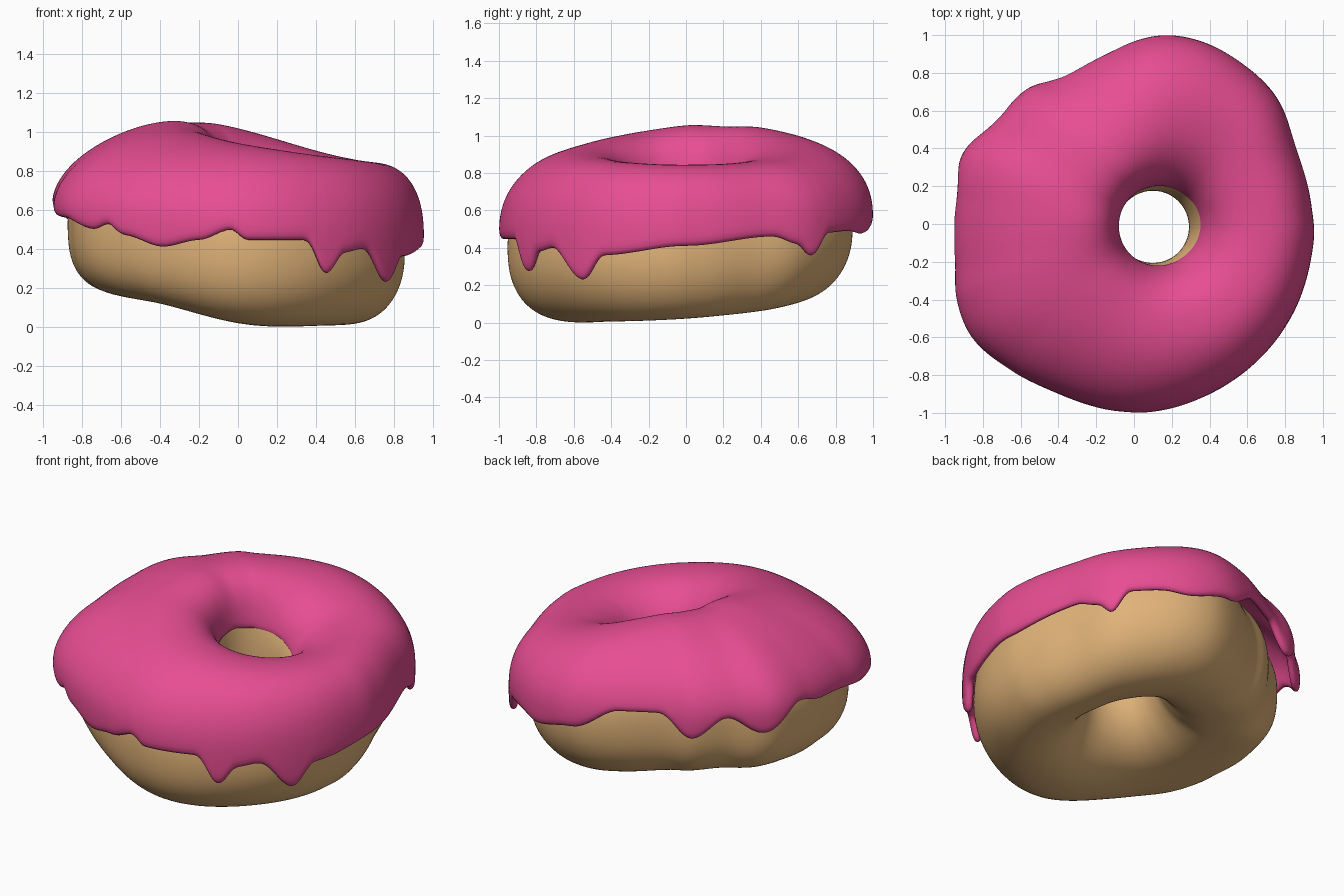
import bpy, math
from math import sin, cos, pi, radians

if "Cube" in bpy.data.objects:
    bpy.data.objects.remove(bpy.data.objects["Cube"])

# Top-view outline of the icing
OUTLINE = [(.955, -.05), (.94, .1), (.86, .4), (.75, .68), (.56, .86), (.35, .97), (.15, 1.0),
           (-.08, .94), (-.3, .83), (-.43, .765), (-.56, .72), (-.75, .53), (-.91, .37), (-.95, .1),
           (-.95, -.2), (-.94, -.4), (-.86, -.6), (-.66, -.77), (-.4, -.9), (.04, -1.0),
           (.46, -.87), (.68, -.7), (.84, -.48), (.935, -.2)]
RADIUS = sorted((math.degrees(math.atan2(y, x)) % 360, math.hypot(x, y)) for x, y in OUTLINE)
# Heights of the crest, underside and dripping edge around the ring (degrees, z)
CREST = [(0, .845), (45, .875), (90, 1.0), (120, 1.045), (150, 1.05), (180, 1.055), (225, 1.0), (270, .93), (315, .87)]
UNDER = [(0, .02), (45, .06), (90, .125), (135, .17), (180, .165), (225, .12), (270, .01), (315, .005)]
EDGE = [(0, .41), (30, .46), (38, .42), (43, .35), (49, .48), (60, .49), (68, .475), (84, .53),
        (100, .66), (115, .66), (127, .52), (140, .64), (153, .53), (167, .67), (180, .62),
        (210, .56), (223, .5), (228, .53), (233, .47), (246, .41), (258, .445), (268, .5),
        (272, .445), (291, .445), (298, .265), (304.5, .38), (312, .4), (324, .225), (332, .36)]
# How far the icing overhangs the dough, and how square the dough's lower rim is
OVERHANG = [(0, .1), (35, .12), (90, .11), (145, .15), (180, .08), (215, .125), (270, .045), (325, .07)]
SQUARE = [(0, 2.15), (60, 2.05), (100, 2.3), (180, 3.0), (225, 2.8), (270, 2.5), (315, 2.1)]


def ring_value(keys, deg, smooth_step=False):
    """Periodic cubic (or smooth-step) interpolation of angle keys."""
    n = len(keys)
    ext = [(a - 360, v) for a, v in keys[-3:]] + keys + [(a + 360, v) for a, v in keys[:3]]
    i = next(k for k in range(1, n + 4) if ext[k][0] <= deg < ext[k + 1][0])
    (a0, v0), (a1, v1), (a2, v2), (a3, v3) = ext[i - 1:i + 3]
    h = a2 - a1
    u = (deg - a1) / h
    if smooth_step:
        return v1 + (v2 - v1) * u * u * (3 - 2 * u)
    m1, m2 = (v2 - v0) / (a2 - a0) * h, (v3 - v1) / (a3 - a1) * h
    return ((2*u**3 - 3*u*u + 1) * v1 + (u**3 - 2*u*u + u) * m1
            + (3*u*u - 2*u**3) * v2 + (u**3 - u*u) * m2)


def spow(v, n):
    return math.copysign(abs(v) ** (2 / n), v)


def skew(c, deg):
    """Moves the crest towards the hole on the left, outwards on the right."""
    return c - (.17 - .25 * cos(radians(deg))) * (1 - c * c)


def place(deg, r_out, hole, r_hole, c, z, inset=0.0):
    """c = +1 at the outer wall, -1 at the hole wall."""
    th = radians(deg)
    ox, oy = r_out * cos(th), r_out * sin(th)
    hx, hy = hole[0] + r_hole * cos(th), hole[1] + r_hole * sin(th)
    s = .5 + .5 * c * (1 - 2 * inset / math.hypot(ox - hx, oy - hy))
    return (hx + (ox - hx) * s, hy + (oy - hy) * s, z)


def mid_height(deg):
    r = ring_value(RADIUS, deg)
    return .545 - .09 * r * cos(radians(deg)) + .05 * r * sin(radians(deg))


def dough_section(deg, n=44):
    r = ring_value(RADIUS, deg) - ring_value(OVERHANG, deg)
    zm = mid_height(deg) - .08
    top, low = ring_value(CREST, deg) - .045, ring_value(UNDER, deg)
    square = ring_value(SQUARE, deg)
    pts = []
    for k in range(n):
        t = 2 * pi * k / n
        e = square if sin(t) < 0 and cos(t) > 0 else 2.1
        half = top - zm if sin(t) > 0 else zm - low
        c = spow(cos(t), e)
        if sin(t) > 0:
            c = skew(c, deg)
        pts.append(place(deg, r, (.1, -.015), .19, c, zm + half * spow(sin(t), e)))
    return pts


def icing_section(deg, n=26):
    e = 2.15 + .2 * cos(radians(deg))
    hole, r_hole = (.125, -.01), .2
    r, zm = ring_value(RADIUS, deg), mid_height(deg)
    b = ring_value(CREST, deg) - zm
    edge = ring_value(EDGE, deg, True)

    def angle(z):
        v = (z - zm) / b
        return math.asin(max(-1, min(1, math.copysign(abs(v) ** (e / 2), v))))

    def across(t):
        return 1 - .15 * sin(t) ** 2 if t < 0 else skew(spow(cos(t), e), deg)

    def point(t, inset):
        z = zm + (b - inset * max(0, sin(t))) * spow(sin(t), e)
        return place(deg, r, hole, r_hole, across(t), z, inset)

    # outer skin, then back along the inner skin, with a rounded lip
    t0, t1 = angle(edge + .015), pi - angle(zm + .1)
    ts = [t0 + (t1 - t0) * k / (n - 1) for k in range(n)]
    lip = place(deg, r, hole, r_hole, across(t0), edge - .006, .025)
    return [lip] + [point(t, 0) for t in ts] + [point(t, .05) for t in reversed(ts)]


def build_ring(name, section, steps, colour):
    rings = [section(360 * i / steps) for i in range(steps)]
    n = len(rings[0])
    faces = [(i * n + k, (i + 1) % steps * n + k, (i + 1) % steps * n + (k + 1) % n, i * n + (k + 1) % n)
             for i in range(steps) for k in range(n)]
    mesh = bpy.data.meshes.new(name)
    mesh.from_pydata([p for ring in rings for p in ring], [], faces)
    mesh.polygons.foreach_set("use_smooth", [True] * len(faces))
    mat = bpy.data.materials.new(name + "_colour")
    mat.diffuse_color = colour
    mat.use_nodes = True
    mat.node_tree.nodes["Principled BSDF"].inputs["Base Color"].default_value = mat.diffuse_color
    mesh.materials.append(mat)
    obj = bpy.data.objects.new(name, mesh)
    bpy.context.collection.objects.link(obj)
    sub = obj.modifiers.new("soften", 'SUBSURF')
    sub.levels = sub.render_levels = 1
    return obj


# Dough ring and dripping icing
build_ring("dough", dough_section, 120, (.75, .45, .19, 1))
build_ring("icing", icing_section, 200, (.8, .075, .29, 1))
